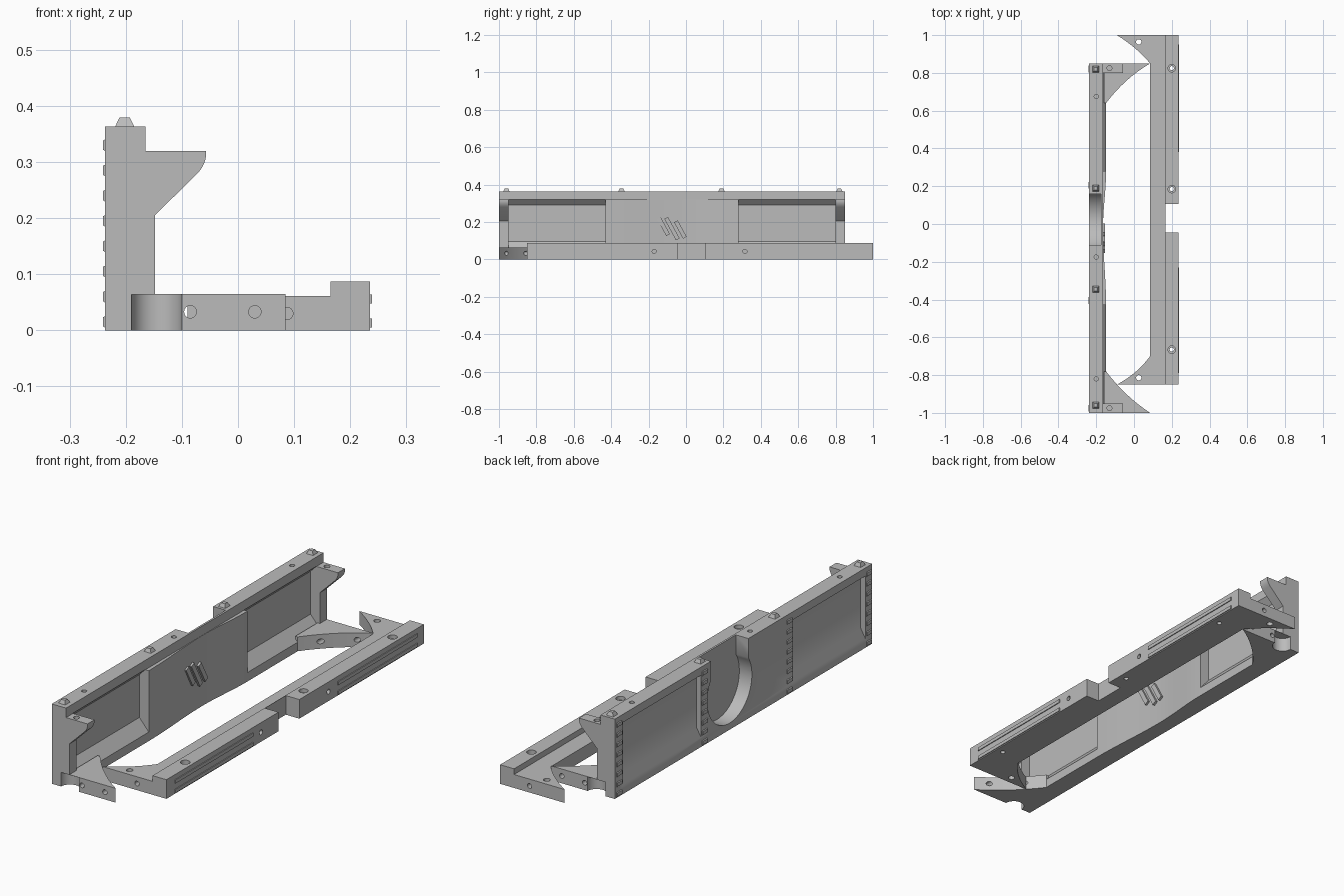
import bpy, bmesh, math
from mathutils import Matrix, Vector

cube = bpy.data.objects.get("Cube")
if cube:
    bpy.data.objects.remove(cube, do_unlink=True)

GREY = (0.5, 0.5, 0.5, 1)
mat = bpy.data.materials.new("plain_grey")
mat.use_nodes = True
mat.diffuse_color = GREY
for node in mat.node_tree.nodes:
    if node.type == 'BSDF_PRINCIPLED':
        node.inputs["Base Color"].default_value = GREY
parts = []


def prism(name, pts, axis, lo, hi, keep=True):
    """Extrude a 2D outline along one axis."""
    place = {'x': lambda a, b, t: (t, a, b),
             'y': lambda a, b, t: (a, t, b),
             'z': lambda a, b, t: (a, b, t)}[axis]
    bm = bmesh.new()
    face = bm.faces.new([bm.verts.new(place(a, b, lo)) for a, b in pts])
    ext = bmesh.ops.extrude_face_region(bm, geom=[face])
    verts = [g for g in ext["geom"] if isinstance(g, bmesh.types.BMVert)]
    bmesh.ops.translate(bm, verts=verts, vec=Vector(place(0, 0, hi - lo)))
    bmesh.ops.recalc_face_normals(bm, faces=bm.faces)
    mesh = bpy.data.meshes.new(name)
    bm.to_mesh(mesh)
    bm.free()
    obj = bpy.data.objects.new(name, mesh)
    bpy.context.collection.objects.link(obj)
    if keep:
        mesh.materials.append(mat)
        parts.append(obj)
    else:
        obj.hide_render = True
    return obj


def rect(a0, a1, b0, b1):
    return [(a0, b0), (a1, b0), (a1, b1), (a0, b1)]


def circle(a, b, r, n=24):
    return [(a + r * math.cos(2 * math.pi * i / n),
             b + r * math.sin(2 * math.pi * i / n)) for i in range(n)]


def boolean(objs, tool, op='DIFFERENCE'):
    """Apply one helper solid to each object, then discard it."""
    for obj in objs:
        mod = obj.modifiers.new("cut", 'BOOLEAN')
        mod.operation, mod.object, mod.solver = op, tool, 'EXACT'
        dg = bpy.context.evaluated_depsgraph_get()
        mesh = bpy.data.meshes.new_from_object(obj.evaluated_get(dg))
        obj.modifiers.clear()
        obj.data = mesh
    bpy.data.objects.remove(tool, do_unlink=True)


def cut(objs, pts, axis, lo, hi):
    boolean(objs, prism("cutter", pts, axis, lo, hi, keep=False))


def curve(p, q, r, n=8):
    """Quadratic arc from p to r pulled towards q."""
    out = []
    for i in range(n + 1):
        t = i / n
        out.append(tuple((1 - t) ** 2 * a + 2 * t * (1 - t) * b + t * t * c
                         for a, b, c in zip(p, q, r)))
    return out


OUT, IN, LIP, TOP = -0.237, -0.148, -0.165, 0.363
Y0, Y1 = -1.0, 0.85

# Tall wall: wavy inner side below, narrower straight lip on top
wave = [(IN, Y1), (IN, 0.28)]
wave += [(-0.156 + 0.008 * math.cos(math.pi * (0.28 - y) / 0.3), y)
         for y in [0.28 - 0.03 * i for i in range(1, 11)]]
wave += [(-0.156 - 0.008 * math.cos(math.pi * (-0.02 - y) / 0.41), y)
         for y in [-0.02 - 0.041 * i for i in range(1, 11)]]
wave += [(IN, Y0)]
wall = prism("wall", [(OUT, Y0), (OUT, Y1)] + wave, 'z', 0, 0.32)
boolean([wall], prism("lip", rect(OUT, LIP, Y0, Y1), 'z', 0.2, TOP, keep=False), 'UNION')

# Recessed panels on both faces of the wall
inner = [(-0.195, 0.095), (-0.195, 0.29), (LIP, 0.321), (-0.13, 0.356), (-0.13, 0.02)]
outer = [(-0.213, 0.085), (-0.25, 0.02), (-0.25, 0.335), (-0.213, 0.31)]
for lo, hi in ((-0.95, -0.43), (0.28, 0.80)):
    cut([wall], inner, 'y', lo, hi)
for lo, hi in ((-0.95, -0.43), (0.23, 0.79)):
    cut([wall], outer, 'y', lo, hi)

# Keyhole recess in the outer face, open at the top
cy, cz, r, half = 0.025, 0.19, 0.16, 0.135
a = math.asin(half / r)
arc = [(cy + r * math.sin(t), cz + r * math.cos(t))
       for t in [a + (2 * math.pi - 2 * a) * i / 40 for i in range(41)]]
cut([wall], [(cy + half, 0.45)] + arc + [(cy - half, 0.45)], 'x', -0.3, -0.174)

# Triangular feet of the wall
wall_feet = [
    prism("wall_foot_front", [(-0.16, Y0)] + curve((0.085, Y0), (-0.05, -0.91), (IN, -0.78))
          + [(-0.16, -0.78)], 'z', 0, 0.065),
    prism("wall_foot_back", [(-0.16, Y1)] + curve((0.085, Y1), (-0.05, 0.77), (IN, 0.64))
          + [(-0.16, 0.64)], 'z', 0, 0.065)]

# Upper brackets at the ends of the wall
bracket = [(-0.18, 0.32), (-0.057, 0.32)]
bracket += curve((-0.057, 0.31), (-0.059, 0.294), (-0.072, 0.28), 5)
bracket += [(IN, 0.205), (-0.18, 0.205)]
brackets = [prism("bracket_front", bracket, 'y', Y0, -0.95),
            prism("bracket_back", bracket, 'y', 0.80, Y1)]
for obj, y in zip(brackets, (-0.975, 0.825)):
    cut([obj], circle(-0.13, y, 0.013), 'z', 0.27, 0.4)

# Rounded sockets and bolt holes in the ends
for foot, y in zip(wall_feet, (Y0, Y1)):
    cut([wall, foot], circle(-0.145, y, 0.045, 32), 'z', -0.1, 0.064)
    for x in (-0.085, 0.03):
        cut([foot], circle(x, 0.033, 0.011), 'y', y - 0.3, y + 0.3)
for y in (-0.82, -0.175, 0.675):
    cut([wall], circle(-0.2, y, 0.011), 'z', 0.34, 0.5)

# Tapered pegs along the top
for i, y in enumerate((-0.96, -0.345, 0.19, 0.82)):
    peg = prism("peg_%d" % i, rect(-0.219, -0.185, y - 0.017, y + 0.017), 'z', TOP, 0.379)
    for v in peg.data.vertices:
        if v.co.z > 0.37:
            v.co.x = -0.202 + (v.co.x + 0.202) * 0.55
            v.co.y = y + (v.co.y - y) * 0.55

# Vertical rows of small teeth on the outer face
for row, y in enumerate((-0.975, -0.405, 0.205, 0.82)):
    for k in range(8):
        z = 0.015 + 0.045 * k
        tooth = [(OUT + 0.003, z - 0.012), (OUT + 0.003, z + 0.012),
                 (-0.241, z + 0.008), (-0.241, z - 0.008)]
        prism("tooth_%d_%d" % (row, k), tooth, 'y', y - 0.018, y + 0.018)

# Slanted raised bars on the inner face
for i, (y, z, length) in enumerate(((-0.12, 0.175, 0.10), (-0.075, 0.165, 0.13),
                                    (-0.03, 0.16, 0.10))):
    bar = prism("raised_bar_%d" % i, rect(-0.011, 0.011, -length / 2, length / 2),
                'x', -0.166, -0.153)
    bar.data.transform(Matrix.Translation((0, y, z)) @ Matrix.Rotation(0.5, 4, 'X'))

# Low stepped rail with its two feet
step = [(0.085, 0), (0.235, 0), (0.235, 0.087), (0.165, 0.087), (0.165, 0.061), (0.085, 0.061)]
R0, R1 = -0.85, 1.0
rail = prism("rail", step, 'y', R0, R1)
cut([rail], [(0.167, -0.045), (0.3, -0.045), (0.3, 0.105), (0.167, 0.105)], 'z', -0.1, 0.2)
rail_feet = [
    prism("rail_foot_front", [(0.09, R0)] + curve((-0.09, R0), (0.02, -0.79), (0.085, -0.70))
          + [(0.09, -0.70)], 'z', 0, 0.061),
    prism("rail_foot_back", [(0.09, R1)] + curve((-0.09, R1), (0.02, 0.93), (0.085, 0.85))
          + [(0.09, 0.85)], 'z', 0, 0.061)]
for foot, y in zip(rail_feet, (R0, R1)):
    side = 1 if y < 0 else -1
    cut([foot], circle(0.025, y + side * 0.036, 0.014), 'z', -0.1, 0.2)
    cut([foot, rail], circle(0.087, 0.03, 0.011), 'y', y - 0.06, y + 0.06)

# Countersunk holes on top and small holes in the side of the rail
for y in (-0.665, 0.185, 0.825):
    cut([rail], circle(0.2, y, 0.02), 'z', 0.07, 0.2)
    cut([rail], circle(0.2, y, 0.011), 'z', -0.1, 0.2)
for y in (-0.17, 0.315):
    cut([rail], circle(y, 0.043, 0.011), 'x', 0.21, 0.3)

# Long thin ribs on the outside of the rail
for lo, hi in ((-0.79, -0.23), (0.38, 0.95)):
    for z in (0.005, 0.048):
        prism("rib", rect(lo, hi, z, z + 0.016), 'x', 0.232, 0.239)

# Smooth round surfaces, keep hard edges
bpy.ops.object.select_all(action='DESELECT')
for obj in parts:
    if not obj.data.materials:
        obj.data.materials.append(mat)
    obj.select_set(True)
bpy.context.view_layer.objects.active = wall
bpy.ops.object.shade_smooth_by_angle(angle=math.radians(30))
